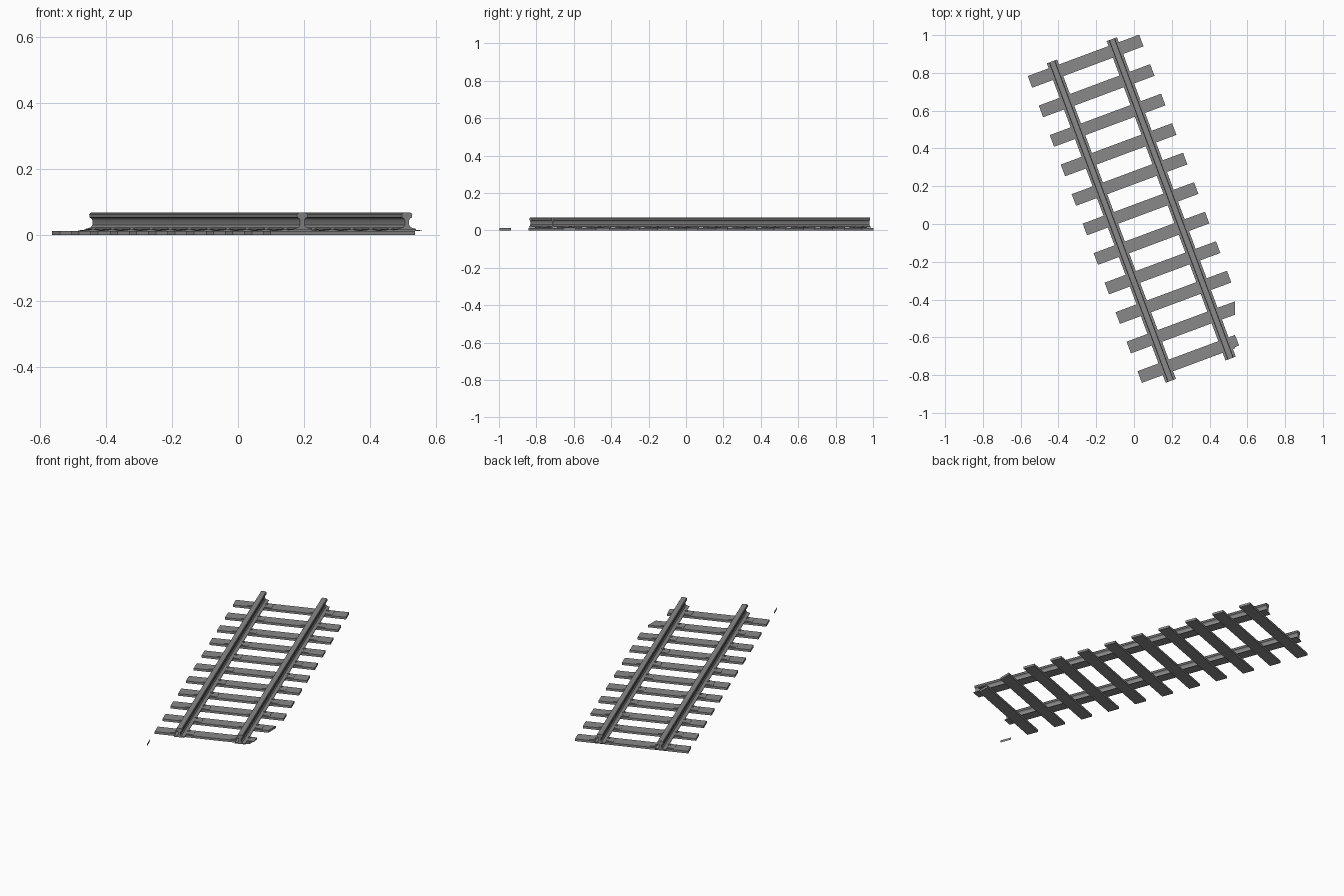
import bpy, bmesh, math
from mathutils import Matrix, Vector

old = bpy.data.objects.get("Cube")
if old:
    bpy.data.objects.remove(old)

ANGLE = math.radians(20.4)      # track runs diagonally
RAILS = (-0.107, 0.231)         # rail positions across the track
TIE_LEFT, TIE_RIGHT = -0.254, 0.375
TIE_HALF, TIE_TOP = 0.033, 0.013
FIRST_TIE, STEP, TIE_COUNT = -0.770, 0.1667, 11
CUT_X = 0.535                   # ties are trimmed here

grey = bpy.data.materials.new("weathered_grey")
grey.use_nodes = True
colour = (0.25, 0.25, 0.25, 1)
grey.diffuse_color = colour
grey.node_tree.nodes["Principled BSDF"].inputs["Base Color"].default_value = colour


def prism(bm, profile, start, end):
    """Extrude an (across, height) outline along the track."""
    face = bm.faces.new([bm.verts.new((a, start, z)) for a, z in profile])
    moved = bmesh.ops.extrude_face_region(bm, geom=[face])["geom"]
    verts = [g for g in moved if isinstance(g, bmesh.types.BMVert)]
    bmesh.ops.translate(bm, verts=verts, vec=(0, end - start, 0))


def box_outline(left, right, low, high):
    return [(left, low), (right, low), (right, high), (left, high)]


def finish(bm, name, trim=False, smooth=False):
    bmesh.ops.rotate(bm, verts=bm.verts, matrix=Matrix.Rotation(ANGLE, 3, 'Z'))
    if trim:
        cut = bmesh.ops.bisect_plane(
            bm, geom=bm.verts[:] + bm.edges[:] + bm.faces[:],
            plane_co=(CUT_X, 0, 0), plane_no=(1, 0, 0), clear_outer=True)
        edges = [g for g in cut["geom_cut"] if isinstance(g, bmesh.types.BMEdge)]
        if edges:
            bmesh.ops.holes_fill(bm, edges=edges)
    bmesh.ops.recalc_face_normals(bm, faces=bm.faces)
    mesh = bpy.data.meshes.new(name)
    bm.to_mesh(mesh)
    bm.free()
    mesh.materials.append(grey)
    obj = bpy.data.objects.new(name, mesh)
    bpy.context.collection.objects.link(obj)
    if smooth:
        bpy.ops.object.select_all(action='DESELECT')
        obj.select_set(True)
        bpy.context.view_layer.objects.active = obj
        bpy.ops.object.shade_smooth_by_angle(angle=math.radians(35))
    return obj


# Rails: foot, slim web and rounded head
half = [(0.029, 0.016), (0.029, 0.019), (0.012, 0.024), (0.007, 0.031),
        (0.007, 0.046), (0.010, 0.051), (0.016, 0.054), (0.017, 0.062),
        (0.014, 0.067), (0.008, 0.069)]
outline = half + [(-a, z) for a, z in reversed(half)]
for side, centre in zip(("right", "left"), RAILS):
    bm = bmesh.new()
    prism(bm, [(a + centre, z) for a, z in outline], -0.846, 0.958)
    finish(bm, side + "_rail", smooth=True)

# Wooden ties, with tapered rail plates and spikes
plate_half = [(0.066, TIE_TOP), (0.066, 0.0145), (0.036, 0.018)]
plate = plate_half + [(-a, z) for a, z in reversed(plate_half)]
for i in range(TIE_COUNT):
    b = FIRST_TIE + i * STEP
    bm = bmesh.new()
    prism(bm, box_outline(TIE_LEFT, TIE_RIGHT, 0, TIE_TOP), b - TIE_HALF, b + TIE_HALF)
    finish(bm, f"tie_{i + 1}", trim=True)

    bm = bmesh.new()
    for centre in RAILS:
        prism(bm, [(a + centre, z) for a, z in plate], b - 0.027, b + 0.025)
    finish(bm, f"rail_plates_{i + 1}")

    bm = bmesh.new()
    for centre in RAILS:
        for side in (-1, 1):
            a = centre + side * 0.031
            spot = b + side * 0.012
            prism(bm, box_outline(a - 0.007, a + 0.007, 0.015, 0.023),
                  spot - 0.005, spot + 0.005)
    finish(bm, f"spikes_{i + 1}")

# Loose end face of a further tie
bm = bmesh.new()
b = FIRST_TIE - STEP
bm.faces.new([bm.verts.new(Vector((TIE_LEFT, b + s * TIE_HALF, z)))
              for s, z in ((1, 0), (-1, 0), (-1, TIE_TOP), (1, TIE_TOP))])
finish(bm, "loose_tie_end")
